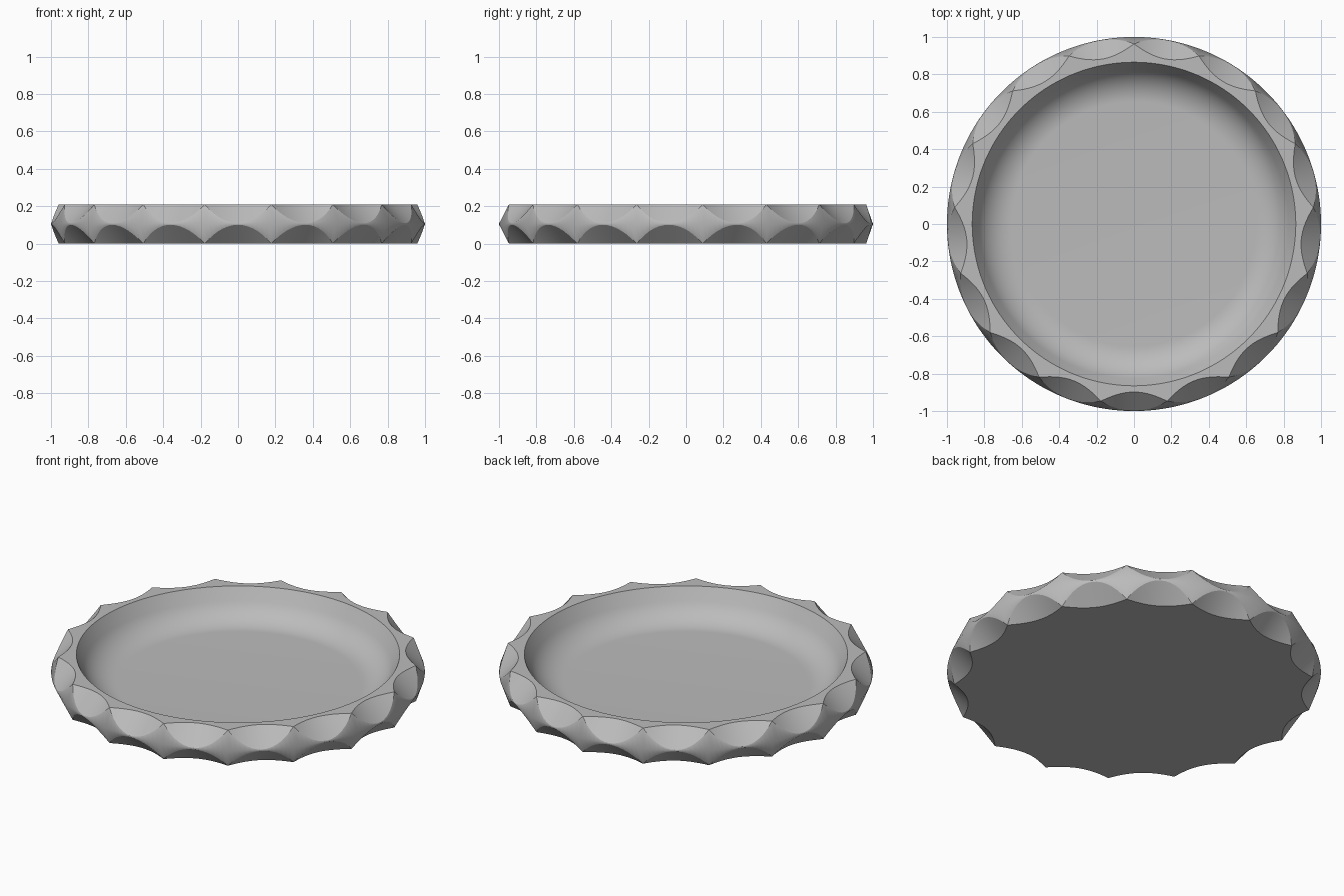
import bpy
import bmesh
from math import sin, cos, pi, radians

if "Cube" in bpy.data.objects:
    bpy.data.objects.remove(bpy.data.objects["Cube"], do_unlink=True)

SCALLOPS = 17
STEPS = 14              # columns per scallop
HEIGHT = 0.21
MID = HEIGHT / 2
CUSP_R = 0.963          # radius of the rim between scallops
VALLEY_R = 0.898        # radius of the rim at the middle of a scallop
TAPER = (1 - CUSP_R) / MID

# Plain grey material
grey = bpy.data.materials.new("plain_grey")
grey.use_nodes = True
colour = (0.5, 0.5, 0.5, 1)
grey.diffuse_color = colour
grey.node_tree.nodes["Principled BSDF"].inputs["Base Color"].default_value = colour

# Bowl profile: rim, sloped wall, rounded corner into the floor
FILLET, FLOOR_R, FLOOR_Z = 0.2, 0.652, 0.04
bowl = [(0.865, HEIGHT)]
for i in range(12, -1, -1):
    a = radians(60) * i / 12
    bowl.append((FLOOR_R + FILLET * sin(a), FLOOR_Z + FILLET * (1 - cos(a))))


def column(u):
    """Profile from floor to underside; u runs -1..1 across one scallop."""
    top_r = VALLEY_R + (CUSP_R - VALLEY_R) * u * u
    drop = (CUSP_R - top_r) / (1 - TAPER)      # where the 45 degree cut ends
    edge_r = top_r + drop
    outer = [(top_r, HEIGHT), (edge_r, HEIGHT - drop), (1, MID),
             (edge_r, drop), (top_r, 0)]
    return bowl[::-1] + outer


# Dish: sweep the changing profile around the axis
bm = bmesh.new()
count = SCALLOPS * STEPS
columns = []
for c in range(count):
    angle = -pi / 2 + 2 * pi * (c / STEPS - 0.5) / SCALLOPS
    u = 2 * (c % STEPS) / STEPS - 1
    columns.append([bm.verts.new((r * cos(angle), r * sin(angle), z))
                    for r, z in column(u)])

rim = len(bowl) - 1
sharp_rows = {rim, rim + 1, rim + 2, rim + 4, rim + 5}
for c in range(count):
    here, there = columns[c], columns[(c + 1) % count]
    for k in range(len(here) - 1):
        bm.faces.new((here[k], here[k + 1], there[k + 1], there[k])).smooth = True
    for k in sharp_rows:
        bm.edges.get((here[k], there[k])).smooth = False

# Flat floor and underside
bm.faces.new([col[0] for col in columns]).smooth = True
bm.faces.new([col[-1] for col in columns])

bmesh.ops.remove_doubles(bm, verts=bm.verts, dist=0.0001)
bmesh.ops.recalc_face_normals(bm, faces=bm.faces)

mesh = bpy.data.meshes.new("scalloped_dish")
bm.to_mesh(mesh)
bm.free()
mesh.materials.append(grey)
dish = bpy.data.objects.new("scalloped_dish", mesh)
bpy.context.collection.objects.link(dish)
